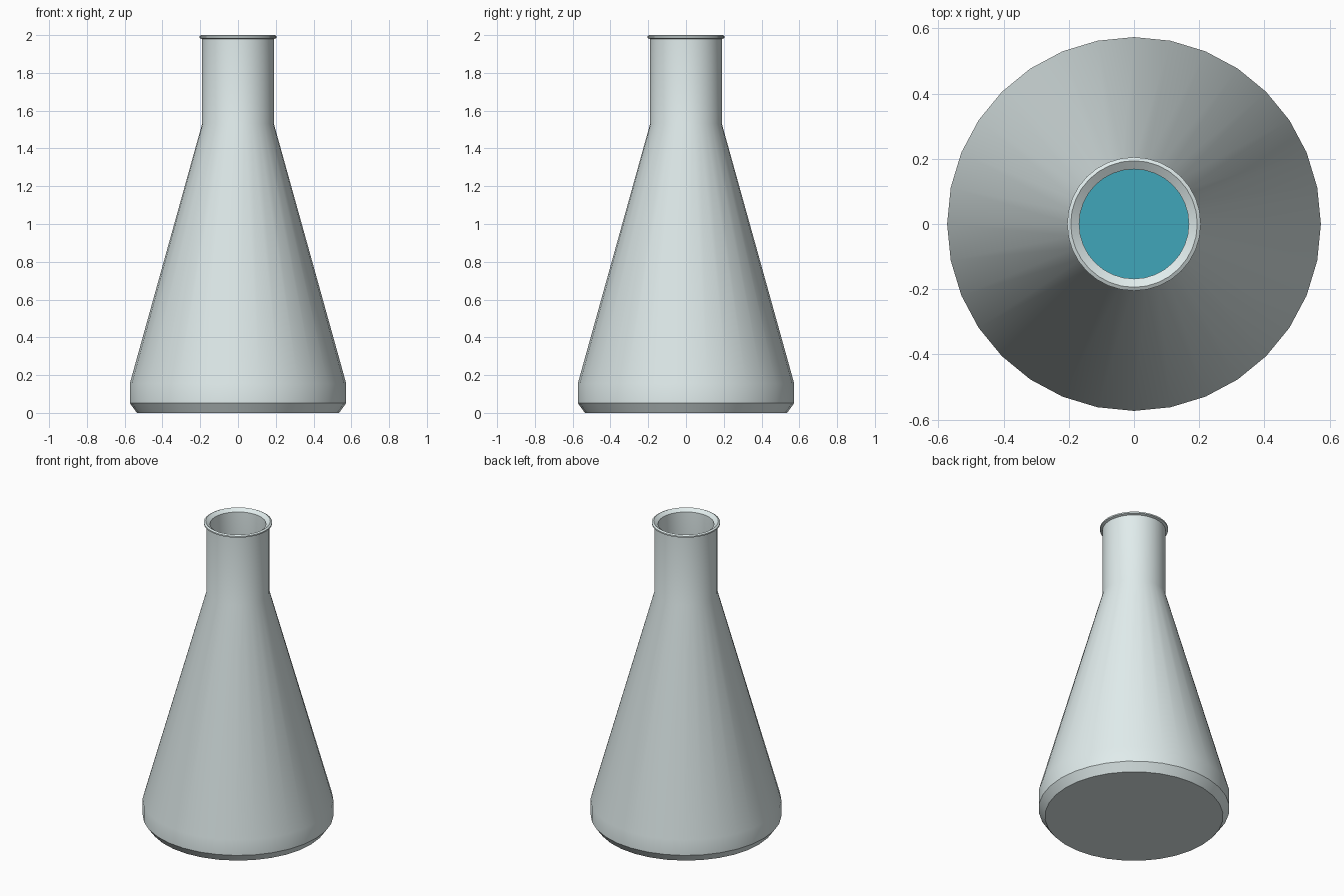
import bpy, bmesh, math

if "Cube" in bpy.data.objects:
    bpy.data.objects.remove(bpy.data.objects["Cube"])

SIDES = 32


def material(name, rgb):
    m = bpy.data.materials.new(name)
    m.diffuse_color = (*rgb, 1)
    m.use_nodes = True
    m.node_tree.nodes["Principled BSDF"].inputs["Base Color"].default_value = m.diffuse_color
    return m


def lathe(name, profile, mat):
    """Revolve (radius, height) points around z; radius 0 closes with a flat cap."""
    bm = bmesh.new()
    rings = []
    for r, z in profile:
        rings.append([bm.verts.new((r * math.cos(2 * math.pi * i / SIDES),
                                    r * math.sin(2 * math.pi * i / SIDES), z))
                      for i in range(SIDES)])
    for a, b in zip(rings, rings[1:]):
        for i in range(SIDES):
            j = (i + 1) % SIDES
            bm.faces.new((a[i], a[j], b[j], b[i]))
    bm.faces.new(rings[0][::-1])
    bm.faces.new(rings[-1])
    bmesh.ops.recalc_face_normals(bm, faces=bm.faces)
    mesh = bpy.data.meshes.new(name)
    bm.to_mesh(mesh)
    bm.free()
    obj = bpy.data.objects.new(name, mesh)
    bpy.context.collection.objects.link(obj)
    mesh.materials.append(mat)
    bpy.ops.object.select_all(action='DESELECT')
    obj.select_set(True)
    bpy.context.view_layer.objects.active = obj
    bpy.ops.object.shade_smooth_by_angle(angle=math.radians(30))
    return obj


glass = material("pale_glass", (0.75, 0.84, 0.84))
teal = material("teal_liquid", (0.05, 0.38, 0.49))

# Flask: chamfered base, cone, neck, rolled lip, then inner wall down to the floor
lathe("flask", [
    (0.535, 0.0), (0.573, 0.052), (0.573, 0.155), (0.19, 1.53), (0.19, 1.98),
    (0.205, 1.985), (0.205, 1.994), (0.194, 2.0), (0.168, 1.982),
    (0.168, 1.527), (0.55, 0.152), (0.55, 0.06), (0.52, 0.02),
], glass)

# Liquid: fills the lower part of the cone
lathe("liquid", [
    (0.515, 0.024), (0.545, 0.062), (0.545, 0.15), (0.398, 0.68),
], teal)
